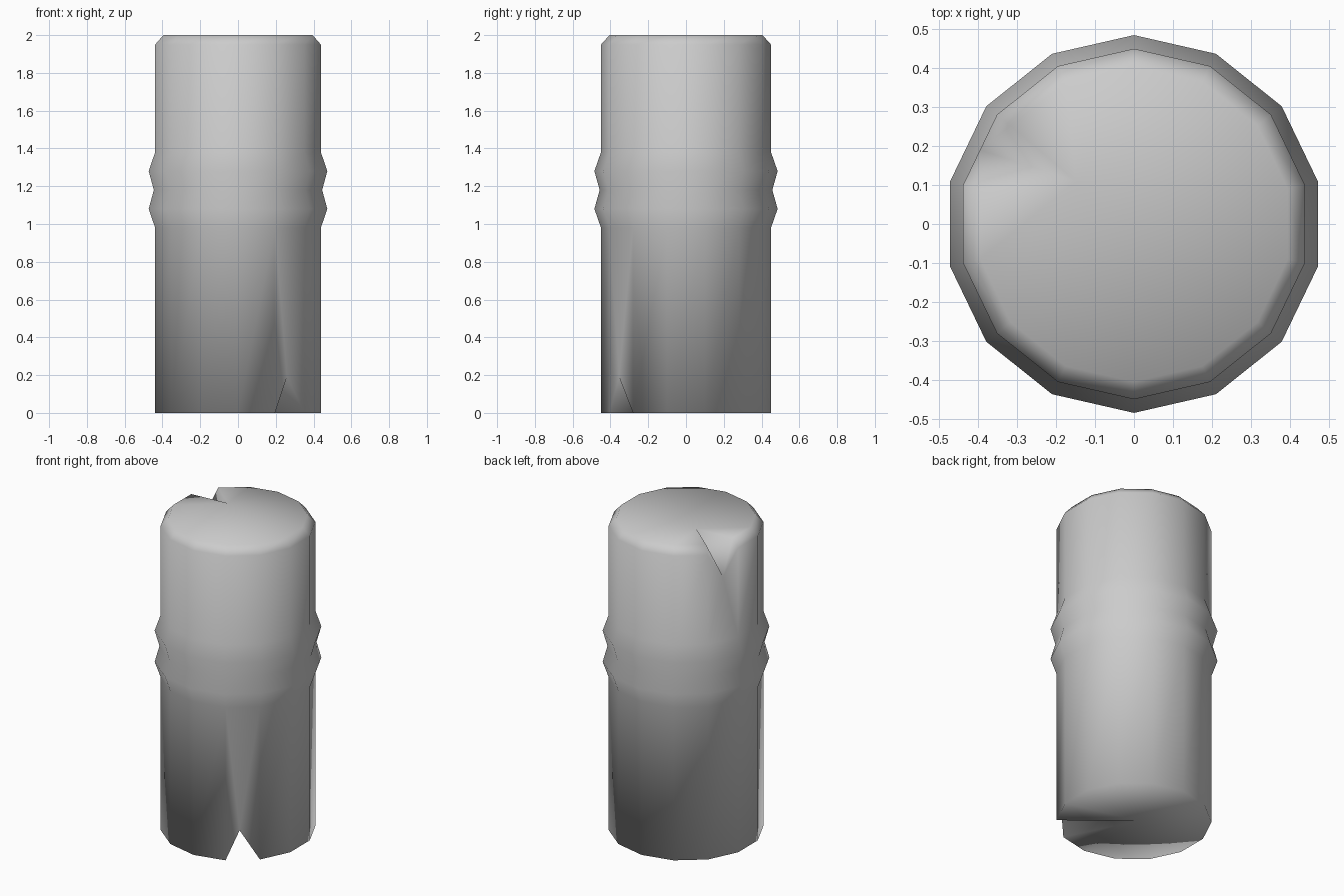
import bpy, bmesh, math

if "Cube" in bpy.data.objects:
    bpy.data.objects.remove(bpy.data.objects["Cube"])

N = 14
BOTTOM_NOTCH, TOP_NOTCH = 1, 9      # wall segments carrying the V-shaped nicks
# (height, radius) profile: plain barrel, two raised bands, chamfered top
PROFILE = [(0, .45), (.98, .45), (1.08, .485), (1.18, .457),
           (1.28, .485), (1.38, .45), (1.95, .45), (2.0, .405)]

bm = bmesh.new()


def ring(z, r):
    pts = []
    for k in range(N):
        a = -math.pi / 2 + k * 2 * math.pi / N
        pts.append(bm.verts.new((r * math.cos(a), r * math.sin(a), z)))
    return pts


def apex(a, b, t, z):
    p = a.co.lerp(b.co, t)
    return bm.verts.new((p.x, p.y, z))


def fan(tip, chain):
    for a, b in zip(chain, chain[1:]):
        bm.faces.new((tip, a, b))


rings = [ring(z, r) for z, r in PROFILE]
low, top = rings[0], rings[-1]
i, j = BOTTOM_NOTCH, TOP_NOTCH
low_tip = apex(low[i], low[i + 1], .41, .19)
top_tip = apex(rings[-2][j], rings[-2][j + 1], .5, 1.79)

# barrel walls, with the nicked segments fanned around the nick tip
last = len(rings) - 2
for level, (lo, hi) in enumerate(zip(rings, rings[1:])):
    for k in range(N):
        n = (k + 1) % N
        if level == 0 and k == i:
            fan(low_tip, [lo[n], hi[n], hi[k], lo[k]])
        elif level == last - 1 and k == j:
            fan(top_tip, [hi[k], lo[k], lo[n], hi[n]])
        elif level == last and k == j:
            fan(top_tip, [hi[k], lo[k]])
            fan(top_tip, [lo[n], hi[n]])
        else:
            bm.faces.new((lo[k], lo[n], hi[n], hi[k]))

# end caps, each cut by a wedge running inwards from its nick
low_mid = bm.verts.new((-.02, .02, 0))
top_mid = bm.verts.new((-.15, .11, 2))
for mid, rim, tip, seg in ((low_mid, low, low_tip, i), (top_mid, top, top_tip, j)):
    loop = [tip] + [rim[(seg + 1 + k) % N] for k in range(N)] + [tip]
    fan(mid, loop)

bmesh.ops.recalc_face_normals(bm, faces=bm.faces[:])
for f in bm.faces:
    f.smooth = True

mesh = bpy.data.meshes.new("banded_post")
bm.to_mesh(mesh)
bm.free()
post = bpy.data.objects.new("banded_post", mesh)
bpy.context.collection.objects.link(post)
